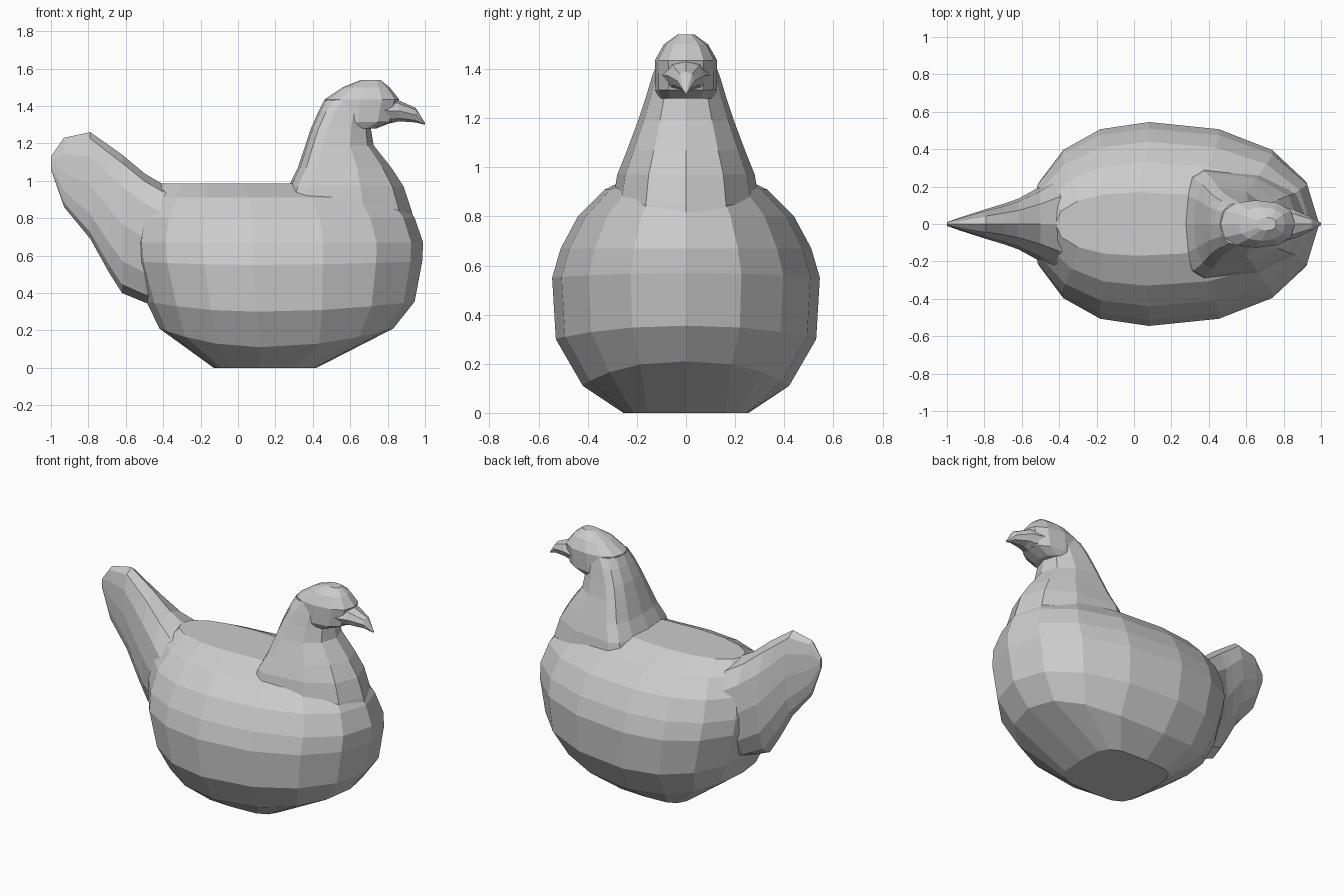
import bpy, bmesh, math

if "Cube" in bpy.data.objects:
    bpy.data.objects.remove(bpy.data.objects["Cube"])


def power(v, p):
    return math.copysign(abs(v) ** p, v)


def egg_ring(z, back, mid, front, half, n, p, rise=0.0):
    """Section with different lengths ahead of and behind its widest line; ends lift by rise."""
    pts = []
    for i in range(n):
        a = 2 * math.pi * i / n
        c, s = power(math.cos(a), p), power(math.sin(a), p)
        pts.append((mid + c * (front - mid if c > 0 else mid - back), half * s,
                    z + rise * c * c))
    return pts


def upright_ring(x, low, high, half, n, p):
    """Section standing across the length of the bird."""
    pts = []
    for i in range(n):
        a = 2 * math.pi * i / n
        pts.append((x, half * power(math.cos(a), p),
                    (low + high) / 2 + (high - low) / 2 * power(math.sin(a), p)))
    return pts


def loft(name, rings):
    bm = bmesh.new()
    loops = [[bm.verts.new(co) for co in r] for r in rings]
    n = len(loops[0])
    for a, b in zip(loops, loops[1:]):
        for i in range(n):
            j = (i + 1) % n
            bm.faces.new((a[i], a[j], b[j], b[i]))
    bm.faces.new(loops[0][::-1])
    bm.faces.new(loops[-1])
    bmesh.ops.recalc_face_normals(bm, faces=bm.faces)
    mesh = bpy.data.meshes.new(name)
    bm.to_mesh(mesh)
    bm.free()
    obj = bpy.data.objects.new(name, mesh)
    bpy.context.collection.objects.link(obj)
    return obj


# Plump body: z, back, widest, front, half width, squareness, lift of the ends
body_rings = [(0.00, -0.13, 0.12, 0.42, 0.255, 0.50, 0.0),
              (0.11, -0.42, 0.12, 0.83, 0.42, 0.85, 0.10),
              (0.30, -0.49, 0.10, 0.945, 0.53, 0.92, 0.055),
              (0.55, -0.55, 0.08, 0.985, 0.545, 0.92, 0.02),
              (0.67, -0.56, 0.08, 0.99, 0.51, 0.92, 0.0),
              (0.80, -0.54, 0.08, 0.945, 0.44, 0.92, 0.0),
              (0.91, -0.48, 0.06, 0.87, 0.33, 0.92, 0.0),
              (0.985, -0.42, 0.02, 0.60, 0.17, 0.92, 0.0)]
body = loft("hen_body", [egg_ring(*r[:5], 16, r[5], r[6]) for r in body_rings])

# Neck rising out of the chest, wider behind than in front
neck_rings = [(0.62, 0.15, 0.36, 0.92, 0.26),
              (0.74, 0.17, 0.36, 0.955, 0.29),
              (0.85, 0.22, 0.37, 0.925, 0.30),
              (0.97, 0.27, 0.38, 0.885, 0.28),
              (1.07, 0.32, 0.42, 0.82, 0.24),
              (1.19, 0.36, 0.45, 0.725, 0.195),
              (1.28, 0.39, 0.48, 0.71, 0.165),
              (1.37, 0.43, 0.52, 0.70, 0.138),
              (1.43, 0.46, 0.56, 0.70, 0.115)]
neck = loft("neck", [egg_ring(*r, 12, 0.88) for r in neck_rings])

# Head
head_rings = [(1.28, 0.45, 0.62, 0.74, 0.11),
              (1.315, 0.44, 0.64, 0.83, 0.125),
              (1.435, 0.463, 0.65, 0.862, 0.127),
              (1.50, 0.56, 0.68, 0.81, 0.09),
              (1.54, 0.66, 0.71, 0.76, 0.035)]
head = loft("head", [egg_ring(*r, 12, 0.83) for r in head_rings])

# Hooked beak
beak_rings = [(0.74, 1.29, 1.46, 0.11),
              (0.86, 1.318, 1.43, 0.075),
              (0.95, 1.312, 1.39, 0.035),
              (1.00, 1.30, 1.31, 0.006)]
beak = loft("beak", [upright_ring(*r, 8, 1.0) for r in beak_rings])

# Upright tail, thinning to a blade at the rear and flaring into the rump
tail_rings = [(-1.00, 1.06, 1.13, 0.01),
              (-0.93, 0.86, 1.23, 0.035),
              (-0.79, 0.69, 1.26, 0.08),
              (-0.69, 0.51, 1.19, 0.11),
              (-0.62, 0.40, 1.14, 0.135),
              (-0.50, 0.35, 1.04, 0.20),
              (-0.40, 0.32, 0.98, 0.27),
              (-0.28, 0.34, 0.93, 0.28)]
tail = loft("tail", [upright_ring(*r, 12, 0.9) for r in tail_rings])

# Merge everything into one continuous skin
bpy.context.view_layer.objects.active = body
for part in (tail, neck, head, beak):
    mod = body.modifiers.new("join_" + part.name, 'BOOLEAN')
    mod.operation = 'UNION'
    mod.solver = 'EXACT'
    mod.object = part
    bpy.ops.object.modifier_apply(modifier=mod.name)
    bpy.data.objects.remove(part)
